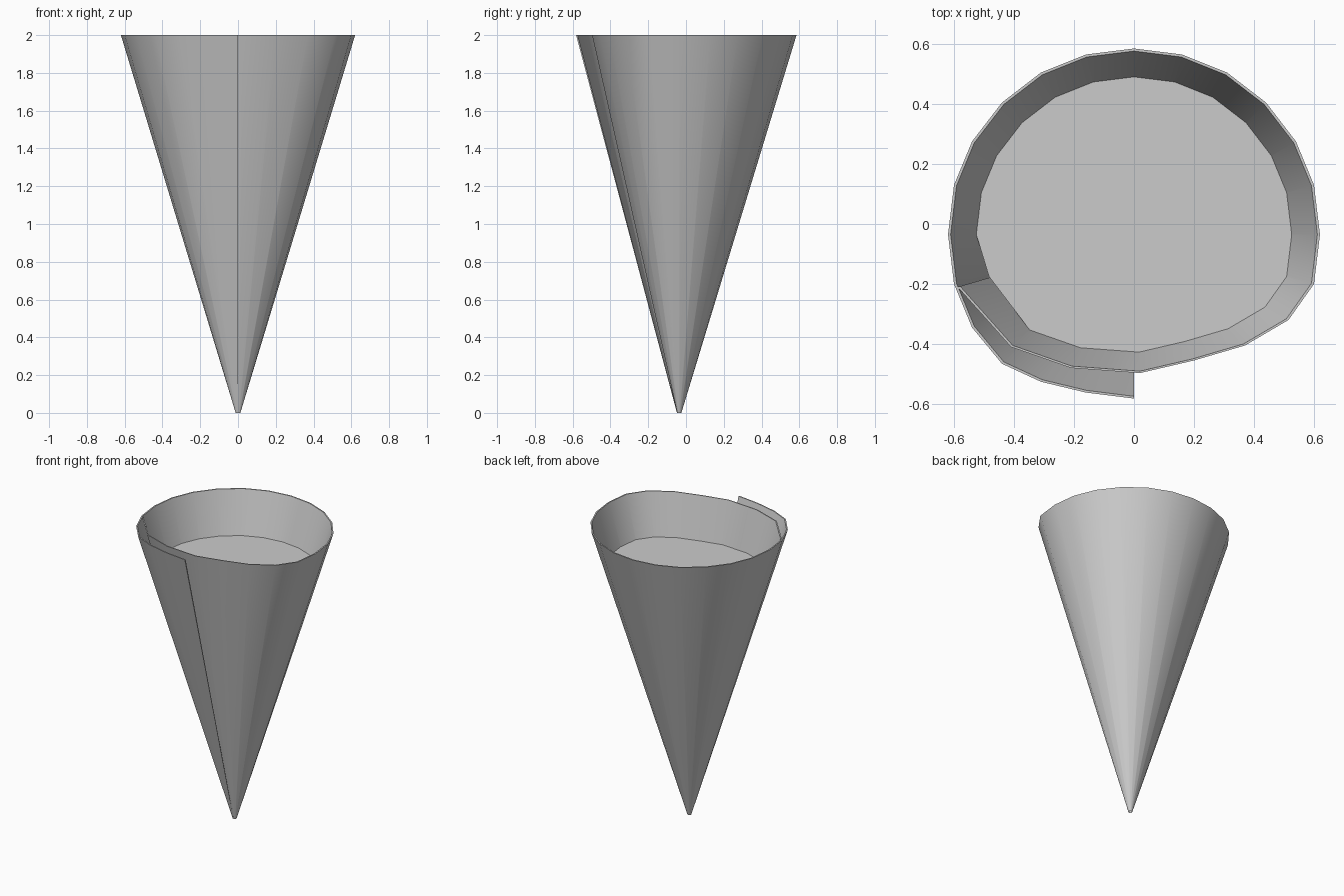
import bpy, bmesh, math

if "Cube" in bpy.data.objects:
    bpy.data.objects.remove(bpy.data.objects["Cube"])

APEX_Y, TIP, H = -0.037, 0.02, 2.0

# Rolled outline at the rim: outer flap, round the back, then tucked under the flap
flap = [(0, -.582), (-.16, -.562), (-.31, -.526), (-.44, -.466), (-.54, -.345), (-.60, -.20)]
left = [(-.62, -.035), (-.60, .13), (-.54, .275), (-.44, .405), (-.31, .505), (-.16, .565)]
back = left + [(0, .585)] + [(-x, y) for x, y in reversed(left)]
tuck = [(.60, -.20), (.515, -.32), (.37, -.405), (.20, -.455), (.02, -.497),
        (-.21, -.48), (-.41, -.41), (-.588, -.21)]
spiral = flap + back + tuck


def ring(bm, pts, scale, z):
    return [bm.verts.new((x * scale, APEX_Y + (y - APEX_Y) * scale, z)) for x, y in pts]


def finish(bm, name):
    bmesh.ops.recalc_face_normals(bm, faces=bm.faces[:])
    mesh = bpy.data.meshes.new(name)
    bm.to_mesh(mesh)
    bm.free()
    ob = bpy.data.objects.new(name, mesh)
    bpy.context.collection.objects.link(ob)
    return ob


# Thin paper sheet rolled into a cone
INNER = 0.986
bm = bmesh.new()
loops = [ring(bm, spiral, TIP, 0), ring(bm, spiral, 1, H),
         ring(bm, spiral, INNER, H), ring(bm, spiral, TIP * INNER, 0)]
for k in range(4):
    a, b = loops[k], loops[(k + 1) % 4]
    for i in range(len(spiral) - 1):
        bm.faces.new((a[i], a[i + 1], b[i + 1], b[i]))
for i in (0, -1):
    bm.faces.new([lp[i] for lp in loops])
cone = finish(bm, "paper_cone")
bpy.context.view_layer.objects.active = cone
cone.select_set(True)
bpy.ops.object.shade_smooth_by_angle(angle=math.radians(40))

# Flat filling surface a little below the rim
bm = bmesh.new()
scale = 0.86 * INNER
level = H * (0.86 - TIP) / (1 - TIP)
bm.faces.new(ring(bm, back + tuck[:-1] + [(-.57, -.20)], scale, level))
finish(bm, "filling")
